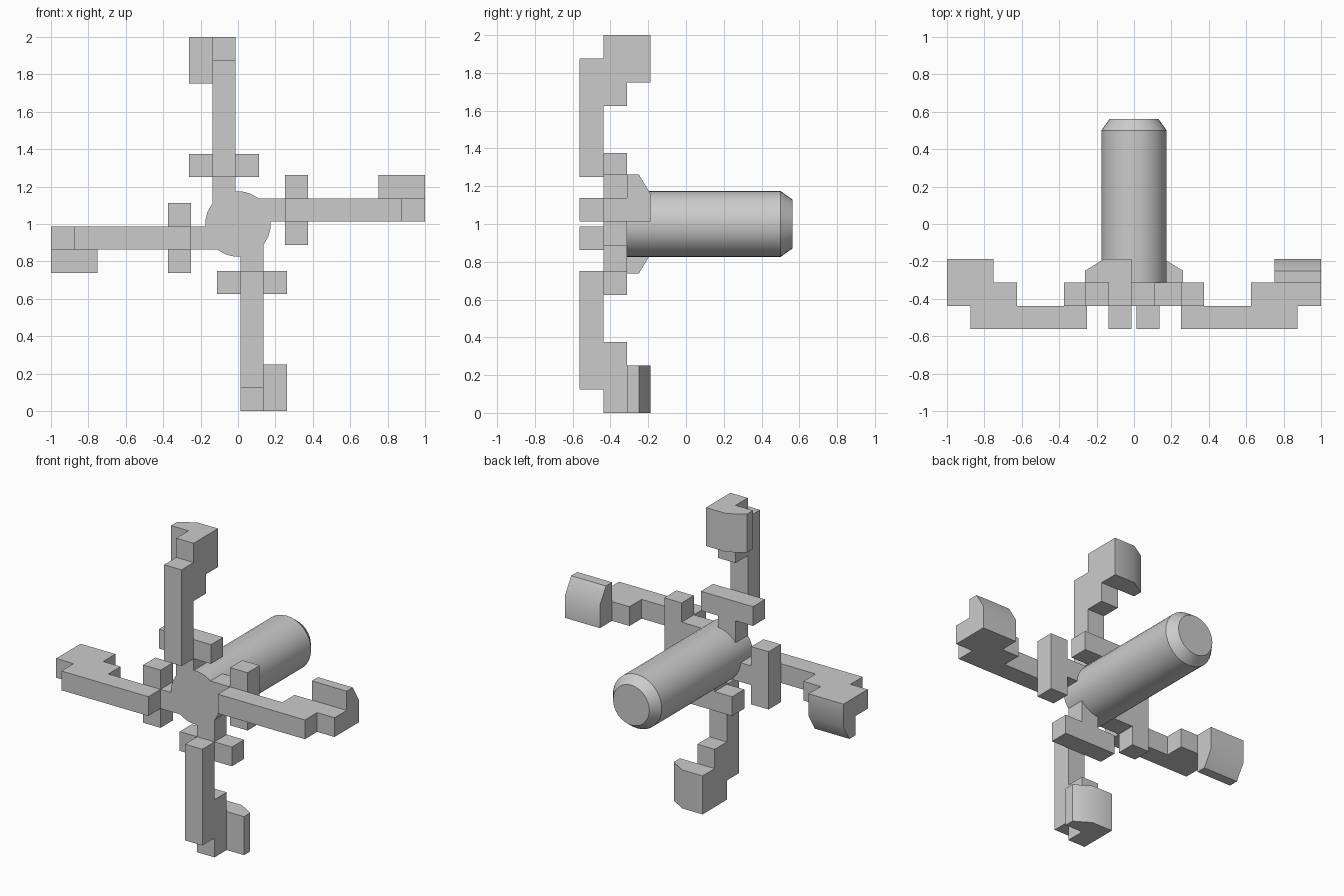
import bpy, bmesh, math
from mathutils import Vector

default = bpy.data.objects.get("Cube")
if default:
    bpy.data.objects.remove(default, do_unlink=True)

GREY = (0.6, 0.6, 0.6, 1)
mat = bpy.data.materials.new("plain grey")
mat.use_nodes = True
mat.diffuse_color = GREY
mat.node_tree.nodes["Principled BSDF"].inputs["Base Color"].default_value = GREY


def finish(name, bm):
    bmesh.ops.recalc_face_normals(bm, faces=bm.faces)
    mesh = bpy.data.meshes.new(name)
    bm.to_mesh(mesh)
    bm.free()
    mesh.materials.append(mat)
    obj = bpy.data.objects.new(name, mesh)
    bpy.context.collection.objects.link(obj)
    bpy.ops.object.select_all(action="DESELECT")
    obj.select_set(True)
    bpy.context.view_layer.objects.active = obj
    bpy.ops.object.shade_smooth_by_angle(angle=math.radians(35))
    return obj


def prism(name, points, direction, turn):
    """Extrude (out, side, y) points, then turn them about the shaft axis."""
    c, s = round(math.cos(turn)), round(math.sin(turn))

    def place(p):
        out, side, y = p
        return Vector((out * c - side * s, y, out * s + side * c))

    bm = bmesh.new()
    face = bm.faces.new([bm.verts.new(place(p)) for p in points])
    ext = bmesh.ops.extrude_face_region(bm, geom=[face], use_keep_orig=True)
    moved = [g for g in ext["geom"] if isinstance(g, bmesh.types.BMVert)]
    bmesh.ops.translate(bm, verts=moved, vec=place(direction))
    obj = finish(name, bm)
    obj.location.z = 1
    return obj


# Depth layers and the arm's sideways limits
FRONT, MID, REAR, BACK = -0.5625, -0.4375, -0.3125, -0.1875
LOW, HIGH, T = 0.0125, 0.1375, 0.125

# Stepped arm seen edge-on: neck, raised bar, crossbar core and tip
arm_profile = [(0.1, MID), (0.25, MID), (0.25, FRONT), (0.875, FRONT),
               (0.875, MID), (1, MID), (1, REAR), (0.625, REAR),
               (0.625, MID), (0.375, MID), (0.375, REAR), (0.1, REAR)]

# Chamfered head seen from the tip
head_profile = [(LOW, REAR), (HIGH + T, REAR), (HIGH + T, -0.25),
                (0.16, BACK), (LOW, BACK)]

for i, label in enumerate(("left", "top", "right", "bottom")):
    turn = i * math.pi / 2
    prism(label + "_arm", [(u, LOW, y) for u, y in arm_profile], (0, T, 0), turn)
    prism(label + "_head", [(0.75, v, y) for v, y in head_profile], (0.25, 0, 0), turn)
    # Crossbar ends on both sides of the arm
    for side, v in (("inner", LOW - T), ("outer", HIGH)):
        rect = [(0.25, v, MID), (0.375, v, MID), (0.375, v, REAR), (0.25, v, REAR)]
        prism(f"{label}_{side}_crossbar_end", rect, (0, T, 0), turn)

# Round shaft with a chamfered rear end
SIDES = 32
bm = bmesh.new()
rings = []
for radius, y in ((0.175, MID), (0.175, 0.5), (0.13, 0.5625)):
    angles = [2 * math.pi * k / SIDES for k in range(SIDES)]
    rings.append([bm.verts.new((radius * math.cos(a), y, radius * math.sin(a)))
                  for a in angles])
for a, b in zip(rings, rings[1:]):
    for k in range(SIDES):
        n = (k + 1) % SIDES
        bm.faces.new((a[k], a[n], b[n], b[k]))
bm.faces.new(rings[0])
bm.faces.new(rings[-1])
shaft = finish("shaft", bm)
shaft.location.z = 1
